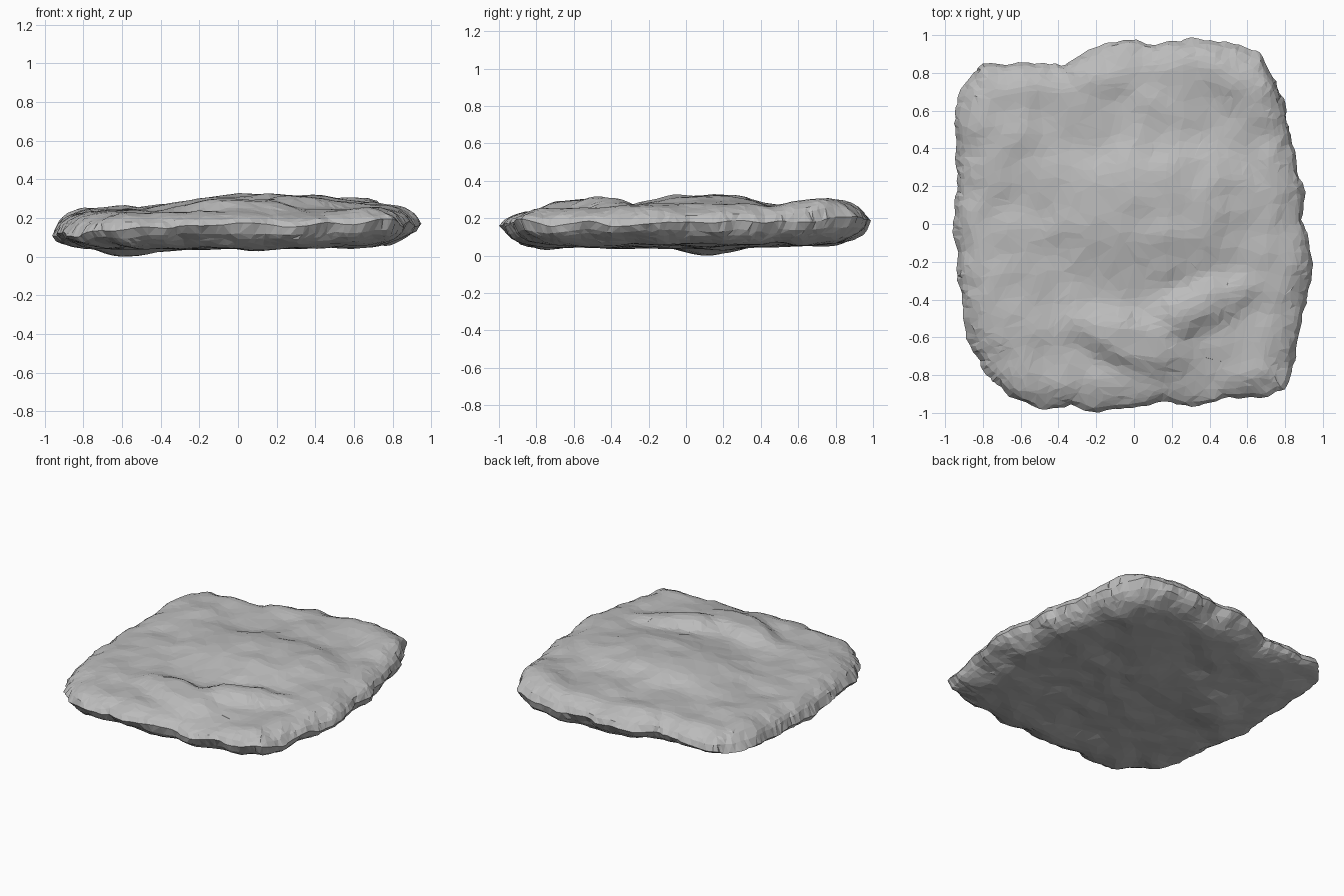
import bpy, bmesh, math, random
from mathutils import Vector, noise

random.seed(4)
if "Cube" in bpy.data.objects:
    bpy.data.objects.remove(bpy.data.objects["Cube"], do_unlink=True)

# Plan outline of the slab, counter-clockwise
OUTLINE = [
    (.95, -.27), (.95, -.16), (.89, .02), (.9, .2), (.84, .42), (.8, .62), (.76, .76),
    (.68, .88), (.55, .96), (.32, .99), (.12, .95), (-.02, .97), (-.22, .93),
    (-.38, .84), (-.62, .86), (-.82, .83), (-.9, .75), (-.94, .6), (-.95, .35),
    (-.94, .2), (-.96, 0), (-.93, -.3), (-.9, -.45), (-.88, -.6), (-.8, -.77),
    (-.63, -.93), (-.48, -.98), (-.32, -.96), (-.2, -.99), (0, -.97), (.18, -.94),
    (.32, -.97), (.48, -.92), (.7, -.92), (.8, -.87), (.86, -.72), (.87, -.55),
    (.91, -.4)]
CELLS = 64


def outline_radius(direction):
    """Distance from the centre to the outline along a direction."""
    for i, a in enumerate(OUTLINE):
        a, b = Vector(a), Vector(OUTLINE[(i + 1) % len(OUTLINE)])
        side_a, side_b = direction.cross(a), direction.cross(b)
        if side_a <= 0 < side_b and direction.dot(a + b) > 0:
            return a.lerp(b, side_a / (side_a - side_b)).length
    return 1


def bump(x, y, cx, cy, rx, ry, height, power=1, turn=0):
    """Rounded hump; a higher power gives a flat plateau with steep sides."""
    c, s = math.cos(turn), math.sin(turn)
    along, across = (x - cx) * c + (y - cy) * s, (y - cy) * c - (x - cx) * s
    d = (along / rx) ** 2 + (across / ry) ** 2
    return height * math.exp(-d ** power)


def rough(x, y, seed, scale):
    return noise.noise(Vector((x * scale, y * scale, seed)))


def top_height(x, y):
    z = .256 + .015 * x + .02 * y
    z += bump(x, y, .1, .08, .5, .35, .065, 2)              # central plateau
    z += bump(x, y, .68, .8, .2, .2, .06)                   # back corner peak
    z += bump(x, y, .34, -.44, .27, .12, .055, 2, .4)       # front ledges
    z += bump(x, y, -.02, -.62, .3, .13, .055, 2, -.35)
    z += bump(x, y, .72, -.25, .12, .3, .02)
    return z + .018 * rough(x, y, 3, 3) + .014 * rough(x, y, 8, 6)


def bottom_height(x, y):
    z = .05 + .03 * max(x, 0) ** 2 + .02 * max(y, 0) ** 2
    z += bump(x, y, -.58, .1, .17, .17, -.042)              # lowest foot
    z += bump(x, y, -.9, .85, .42, .42, .055)               # chipped corner
    return z + .014 * rough(x, y, 15, 3) + .014 * rough(x, y, 21, 6)


def rim_height(x, y):
    return .15 + .03 * x + .01 * y + .035 * y ** 4 + .025 * rough(x, y, 30, 5)


def rounding(inset, width):
    """Edge profile between a chamfer and a quarter round."""
    d = 1 - min(inset / width, 1)
    return max(0, 1 - d ** 1.7) ** (1 / 1.7)


def slab_point(i, j, upper):
    """Map a square grid onto the outline, closing to the rim at the border."""
    u, v = 2 * i / CELLS - 1, 2 * j / CELLS - 1
    s = max(abs(u), abs(v))
    x = y = 0
    if s > 0:
        direction = Vector((u, v)).normalized()
        s += .25 * s * (1 - s)                              # denser near the rim
        x, y = direction * outline_radius(direction) * s
    rim = rim_height(x, y)
    if upper:
        z = rim + (top_height(x, y) - rim) * rounding(1 - s, .17)
    else:
        z = rim + (bottom_height(x, y) - rim) * rounding(1 - s, .2)
    # Lumpy, chipped surface, strongest around the rim
    point = Vector((x, y, z))
    lumps = noise.noise_vector(point * 8) * (.01 + .014 * s ** 6)
    lumps.z *= .6
    jitter = Vector((random.uniform(-1, 1), random.uniform(-1, 1), 0)) * .005
    return point + lumps + jitter


# Stone slab: upper and lower sheets sharing one rim
bm = bmesh.new()
rim_verts = {}
for upper in (True, False):
    sheet = {}
    for i in range(CELLS + 1):
        for j in range(CELLS + 1):
            on_rim = i in (0, CELLS) or j in (0, CELLS)
            if on_rim and (i, j) in rim_verts:
                sheet[i, j] = rim_verts[i, j]
                continue
            sheet[i, j] = bm.verts.new(slab_point(i, j, upper))
            if on_rim:
                rim_verts[i, j] = sheet[i, j]
    for i in range(CELLS):
        for j in range(CELLS):
            quad = [sheet[i, j], sheet[i + 1, j], sheet[i + 1, j + 1], sheet[i, j + 1]]
            bm.faces.new(quad if upper else quad[::-1])
bmesh.ops.triangulate(bm, faces=bm.faces[:])
lowest = min(v.co.z for v in bm.verts)
bmesh.ops.translate(bm, verts=bm.verts[:], vec=(0, 0, -lowest))

mesh = bpy.data.meshes.new("stone_slab")
bm.to_mesh(mesh)
bm.free()
slab = bpy.data.objects.new("stone_slab", mesh)
bpy.context.collection.objects.link(slab)

# Irregular chipped facets
facets = slab.modifiers.new("facets", 'DECIMATE')
facets.ratio = .33

# Plain grey stone
stone = bpy.data.materials.new("grey_stone")
stone.use_nodes = True
grey = (.5, .5, .5, 1)
stone.diffuse_color = grey
stone.node_tree.nodes["Principled BSDF"].inputs["Base Color"].default_value = grey
mesh.materials.append(stone)
